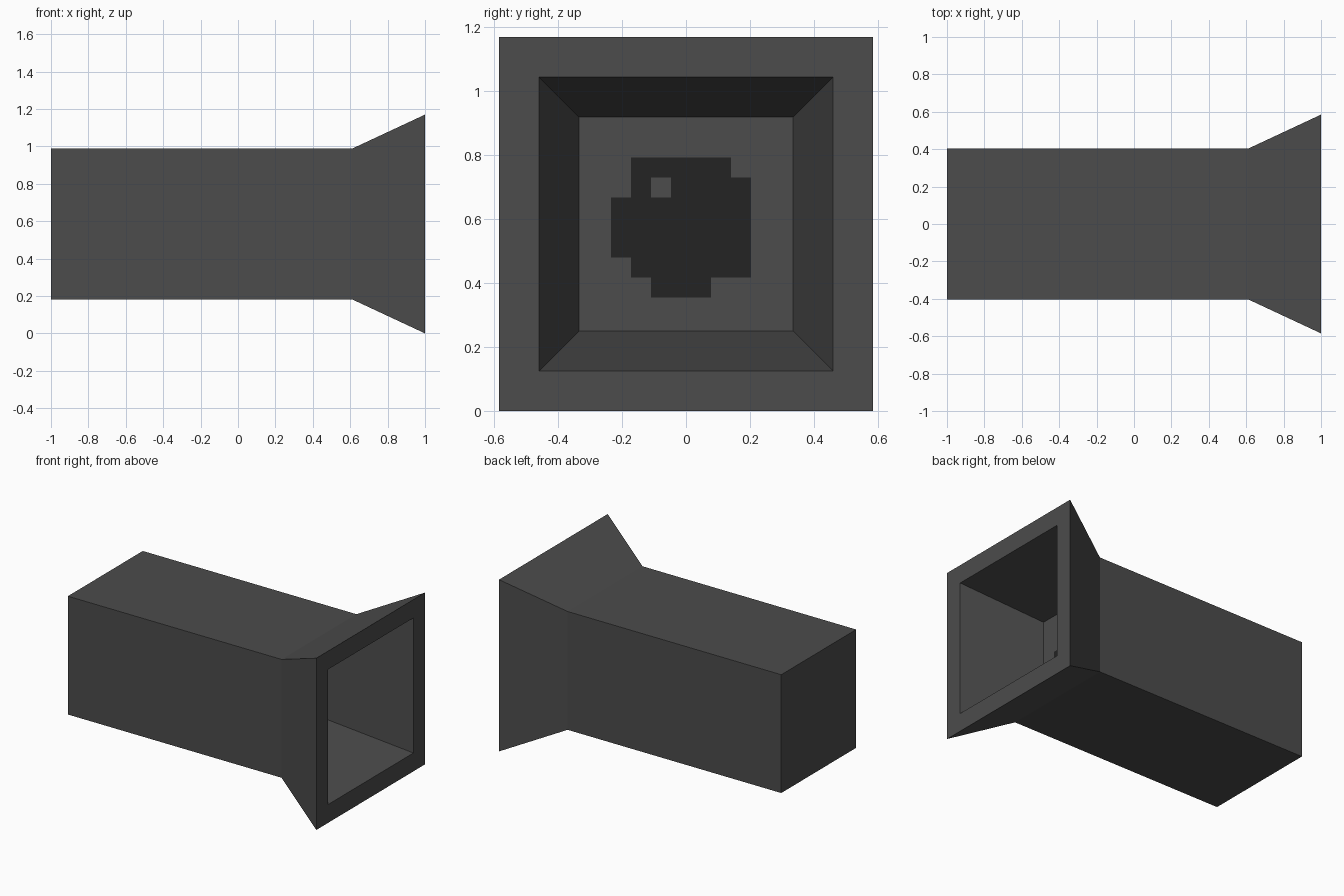
import bpy, bmesh
from mathutils import Vector

if "Cube" in bpy.data.objects:
    bpy.data.objects.remove(bpy.data.objects["Cube"])

CZ = 0.585  # height of the tube axis


def material(name, value):
    m = bpy.data.materials.new(name)
    m.diffuse_color = (value, value, value, 1)
    m.use_nodes = True
    m.node_tree.nodes["Principled BSDF"].inputs["Base Color"].default_value = m.diffuse_color
    return m


# Flared square tube: (x, half width) rings from the closed back, round the rim, into the recess
profile = [(-1, 0.403), (0.61, 0.403), (1, 0.585), (1, 0.46), (0.44, 0.335)]
bm = bmesh.new()
rings = [[bm.verts.new((x, sy * h, CZ + sz * h))
          for sy, sz in ((-1, -1), (1, -1), (1, 1), (-1, 1))] for x, h in profile]
bm.faces.new(rings[0])
for a, b in zip(rings, rings[1:]):
    for i in range(4):
        j = (i + 1) % 4
        bm.faces.new((a[i], a[j], b[j], b[i]))
bm.faces.new(rings[-1])
bmesh.ops.recalc_face_normals(bm, faces=bm.faces[:])


# Cut the recess floor into square cells
def floor_faces():
    return [f for f in bm.faces if all(abs(v.co.x - 0.44) < 1e-4 for v in f.verts)]


Y0, Z0, CELL = -0.235, 0.355, 0.0626
for k in range(8):
    for co, no in ((Vector((0, Y0 + k * CELL, 0)), Vector((0, 1, 0))),
                   (Vector((0, 0, Z0 + k * CELL)), Vector((0, 0, 1)))):
        faces = floor_faces()
        edges = {e for f in faces for e in f.edges}
        verts = {v for f in faces for v in f.verts}
        bmesh.ops.bisect_plane(bm, geom=faces + list(edges) + list(verts),
                               plane_co=co, plane_no=no, dist=1e-5)

# Dark blotch on the recess floor, rows from the bottom up
pattern = ["..###..", ".######", "#######", "#######", "#######", ".#.####", ".#####."]
for f in floor_faces():
    c = f.calc_center_median()
    col, row = int((c.y - Y0) // CELL), int((c.z - Z0) // CELL)
    if 0 <= col < 7 and 0 <= row < 7 and pattern[row][col] == "#":
        f.material_index = 1

mesh = bpy.data.meshes.new("flared_tube")
bm.to_mesh(mesh)
bm.free()
mesh.materials.append(material("dark grey", 0.072))
mesh.materials.append(material("near black", 0.0168))
bpy.context.collection.objects.link(bpy.data.objects.new("flared_tube", mesh))
